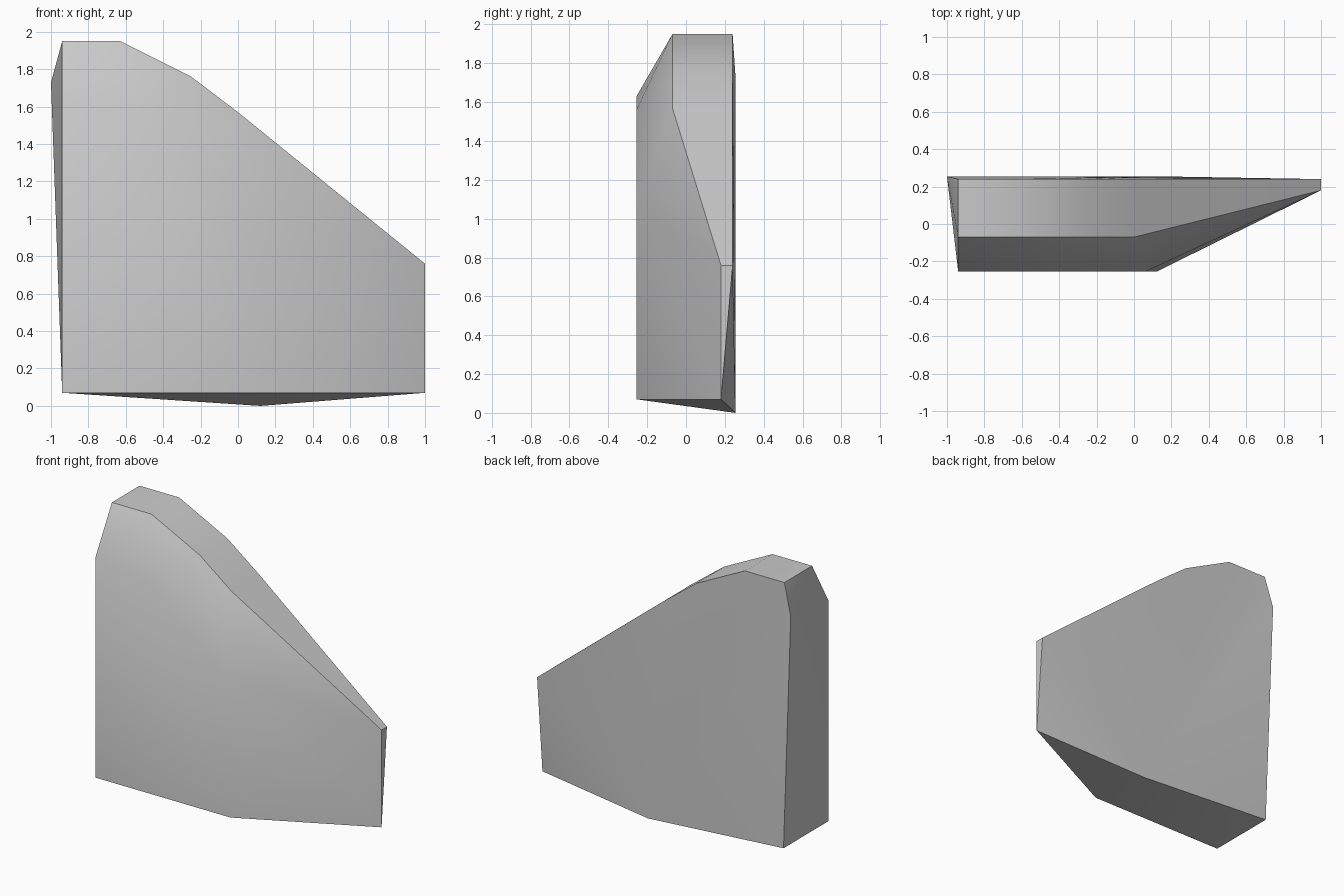
import bpy
import bmesh

cube = bpy.data.objects.get("Cube")
if cube:
    bpy.data.objects.remove(cube, do_unlink=True)

# Depths of the front panel, bevelled rim and back
FRONT, RIM, BACK, REAR = -0.255, -0.07, 0.24, 0.255
LEFT, BASE = -0.94, 0.07

grey = bpy.data.materials.new("plain grey")
grey.use_nodes = True
colour = (0.6, 0.6, 0.6, 1)
grey.diffuse_color = colour
grey.node_tree.nodes["Principled BSDF"].inputs["Base Color"].default_value = colour

bm = bmesh.new()


def point(x, y, z):
    return bm.verts.new((x, y, z))


def face(*corners):
    bm.faces.new(corners)


# Sloping top profile, repeated at the front rim and at the back
profile = [(LEFT, 1.95), (-0.63, 1.95), (-0.25, 1.76), (0, 1.57)]
rim = [point(x, RIM, z) for x, z in profile] + [point(1, 0.18, 0.76)]
back = [point(x, BACK, z) for x, z in profile + [(1, 0.76)]]

# Front panel corners
front_base = point(LEFT, FRONT, BASE)
front_top = point(LEFT, FRONT, 1.63)
front_peak = point(-0.54, FRONT, 1.56)
front_bend = point(0.06, FRONT, 1.07)
front_foot = point(0.12, FRONT, BASE)

# Narrow tip, lowest point and rear corners
tip_base = point(1, 0.18, BASE)
keel = point(0.12, REAR, 0)
rear_base = point(LEFT, 0.25, BASE)
rear_corner = point(-1, REAR, 1.73)

# Front panel and tapering wing
face(front_base, front_foot, front_bend, front_peak, front_top)
face(front_foot, tip_base, front_bend)
face(tip_base, rim[4], front_bend)

# Bevel between the front panel and the rim
face(front_top, rim[1], rim[0])
face(front_top, front_peak, rim[1])
face(front_peak, rim[2], rim[1])
face(front_peak, front_bend, rim[2])
face(front_bend, rim[3], rim[2])
face(front_bend, rim[4], rim[3])

# Top band
for i in range(len(rim) - 1):
    face(rim[i], rim[i + 1], back[i + 1], back[i])

# Tip end
face(rim[4], tip_base, back[4])

# Flat side
face(front_base, front_top, rear_corner)
face(front_base, rear_corner, rear_base)
face(front_top, rim[0], rear_corner)
face(rim[0], back[0], rear_corner)

# Back, fanned from the lowest point
outline = [tip_base] + back[::-1] + [rear_corner, rear_base]
for a, b in zip(outline, outline[1:]):
    face(keel, a, b)

# Underside
face(front_base, rear_base, keel)
face(front_base, keel, front_foot)
face(front_foot, keel, tip_base)

bmesh.ops.recalc_face_normals(bm, faces=bm.faces)
mesh = bpy.data.meshes.new("wedge_block")
bm.to_mesh(mesh)
bm.free()
mesh.materials.append(grey)

block = bpy.data.objects.new("wedge_block", mesh)
bpy.context.collection.objects.link(block)
bpy.ops.object.select_all(action="DESELECT")
block.select_set(True)
bpy.context.view_layer.objects.active = block
bpy.ops.object.shade_smooth_by_angle(angle=0.72)
